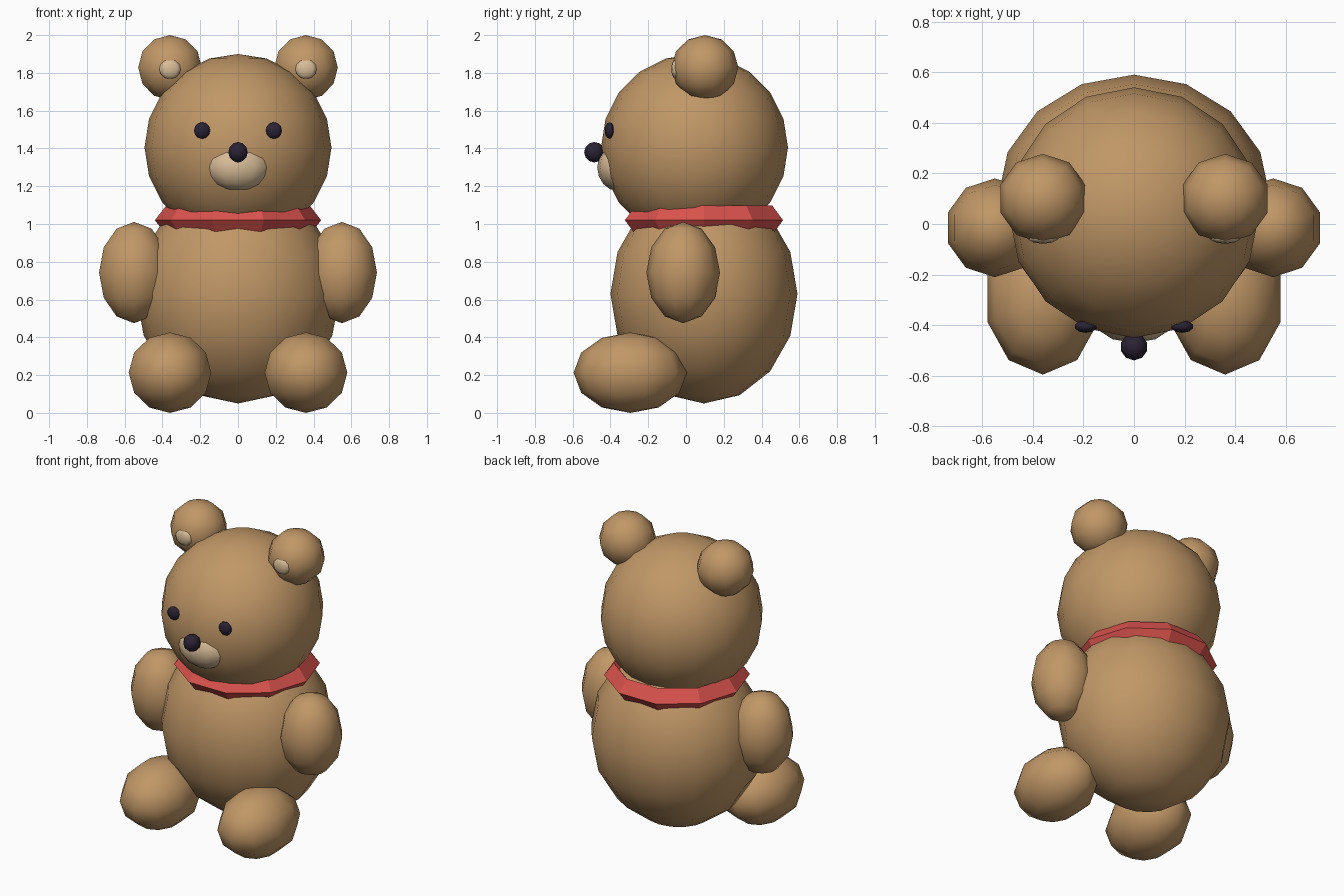
import bpy

cube = bpy.data.objects.get("Cube")
if cube:
    bpy.data.objects.remove(cube, do_unlink=True)


def material(name, rgb):
    mat = bpy.data.materials.new(name)
    mat.use_nodes = True
    mat.diffuse_color = (*rgb, 1)
    mat.node_tree.nodes["Principled BSDF"].inputs["Base Color"].default_value = (*rgb, 1)
    return mat


fur = material("brown_fur", (0.53, 0.31, 0.135))
cream = material("cream_fur", (0.68, 0.50, 0.31))
dark = material("dark_plastic", (0.023, 0.016, 0.034))
red = material("red_ribbon", (0.70, 0.085, 0.075))


def finish(name, scale, mat, smooth):
    obj = bpy.context.object
    obj.name = name
    obj.scale = scale
    bpy.ops.object.transform_apply(location=False, rotation=False, scale=True)
    obj.data.materials.append(mat)
    if smooth:
        bpy.ops.object.shade_smooth()
    return obj


def ball(name, center, radii, mat, segments=10, rings=6):
    bpy.ops.mesh.primitive_uv_sphere_add(segments=segments, ring_count=rings,
                                         radius=1, location=center)
    return finish(name, radii, mat, True)


def ball_pair(name, center, radii, mat, **detail):
    x, y, z = center
    for side, sign in (("left", 1), ("right", -1)):
        ball(f"{side}_{name}", (sign * x, y, z), radii, mat, **detail)


# Torso and head
ball("body", (0, 0.095, 0.63), (0.54, 0.495, 0.58), fur, 16, 8)
ball("head", (0, 0.045, 1.405), (0.495, 0.495, 0.495), fur, 16, 10)

# Limbs
ball_pair("arm", (0.55, -0.015, 0.743), (0.195, 0.195, 0.268), fur)
ball_pair("leg", (0.36, -0.295, 0.213), (0.23, 0.30, 0.213), fur)

# Ears with pale inner patches
ball_pair("ear", (0.36, 0.10, 1.828), (0.177, 0.177, 0.172), fur)
ball_pair("inner_ear", (0.36, -0.055, 1.82), (0.06, 0.023, 0.052), cream)

# Face
ball("muzzle", (0, -0.36, 1.30), (0.17, 0.11, 0.125), cream, 12, 8)
ball("nose", (0, -0.485, 1.38), (0.054, 0.054, 0.054), dark)
ball_pair("eye", (0.19, -0.405, 1.495), (0.045, 0.025, 0.044), dark)

# Faceted collar ring
bpy.ops.mesh.primitive_torus_add(major_segments=10, minor_segments=4,
                                 major_radius=0.38, minor_radius=0.06,
                                 location=(0, 0.095, 1.02))
finish("collar", (1, 1, 1.3), red, False)
